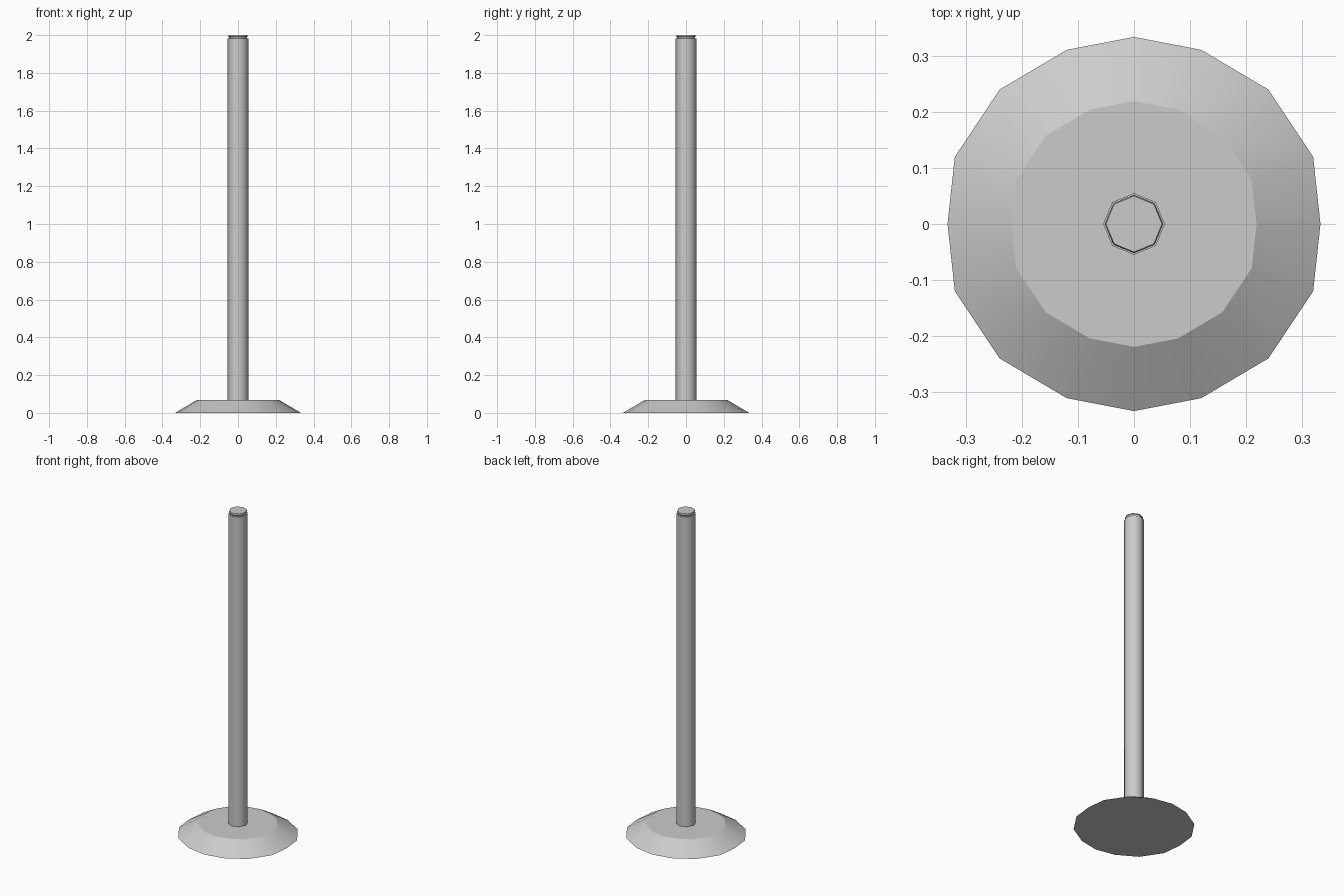
import bpy, bmesh, math

if "Cube" in bpy.data.objects:
    bpy.data.objects.remove(bpy.data.objects["Cube"])


def lathe(name, outline, profile, smooth_deg):
    """Stack scaled copies of an outline along z and cap both ends."""
    bm = bmesh.new()
    rings = [[bm.verts.new((x * s, y * s, z)) for x, y in outline] for s, z in profile]
    n = len(outline)
    for a, b in zip(rings, rings[1:]):
        for i in range(n):
            j = (i + 1) % n
            bm.faces.new((a[i], a[j], b[j], b[i]))
    bm.faces.new(rings[0][::-1])
    bm.faces.new(rings[-1])
    bmesh.ops.recalc_face_normals(bm, faces=bm.faces)
    me = bpy.data.meshes.new(name)
    bm.to_mesh(me)
    bm.free()
    ob = bpy.data.objects.new(name, me)
    bpy.context.collection.objects.link(ob)
    bpy.ops.object.select_all(action='DESELECT')
    ob.select_set(True)
    bpy.context.view_layer.objects.active = ob
    bpy.ops.object.shade_smooth_by_angle(angle=math.radians(smooth_deg))
    return ob


# Base: slightly uneven 16-sided disc, one quadrant turned around the centre
quadrant = [(0.333, 0), (0.32, 0.12), (0.24, 0.24), (0.12, 0.311)]
right = quadrant + [(0, 0.334)]
right = [(x, -y) for x, y in right[:0:-1]] + right
left = [(-x, y) for x, y in right[-2:0:-1]]
lathe("base", right + left, [(1, 0), (0.657, 0.068)], 29)

# Pole: octagonal tube
octagon = [(math.cos(i * math.pi / 4), math.sin(i * math.pi / 4)) for i in range(8)]
lathe("pole", octagon, [(0.055, 0.06), (0.055, 1.982)], 50)

# Cap: small octagonal plug flaring out above a thin groove
lathe("pole_cap", octagon, [(0.047, 1.98), (0.047, 1.987), (0.052, 1.992), (0.05, 2.0)], 50)
